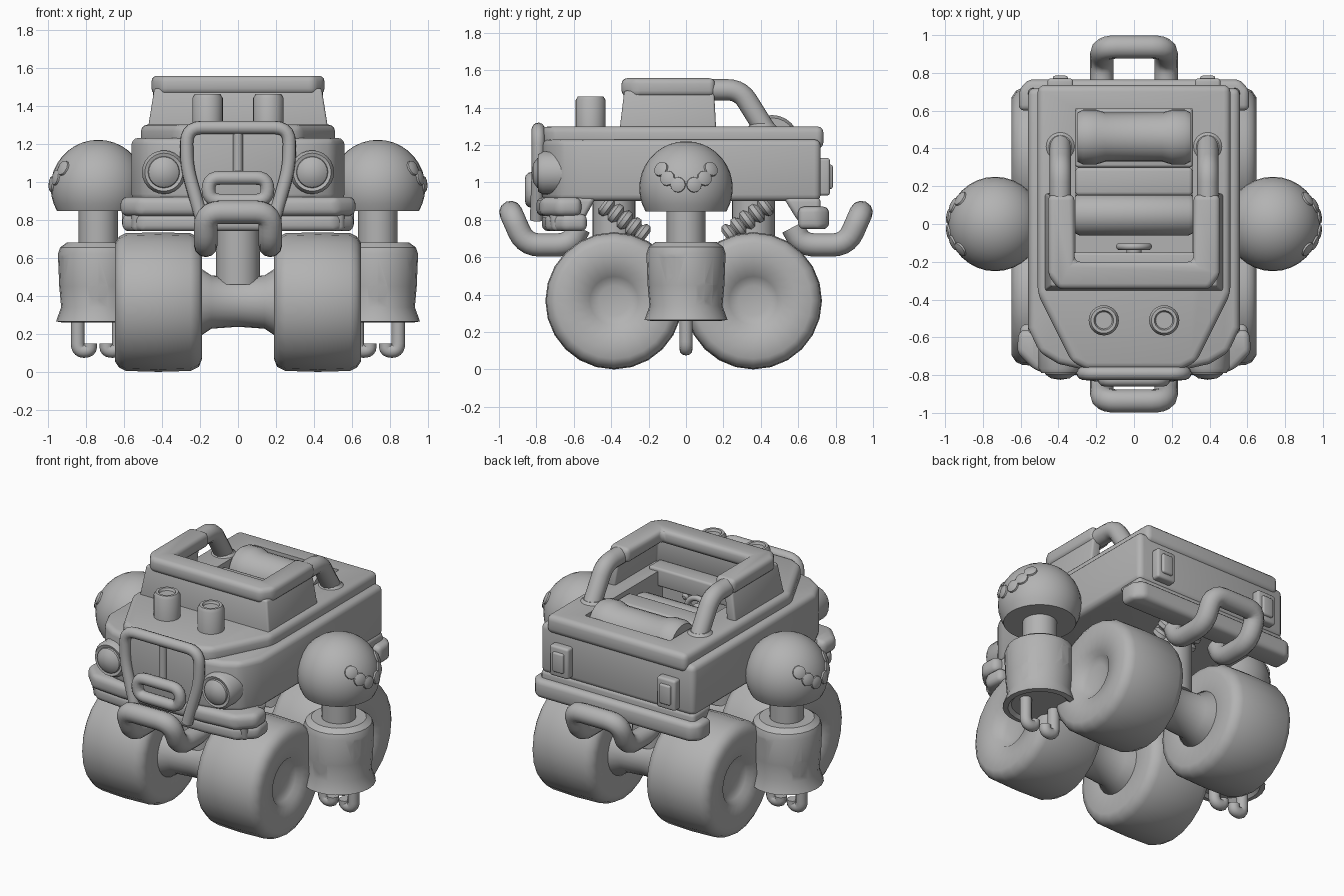
import bpy, bmesh
from math import pi, sin, cos, radians
from mathutils import Vector

old = bpy.data.objects.get("Cube")
if old:
    bpy.data.objects.remove(old, do_unlink=True)

grey = bpy.data.materials.new("plain grey")
grey.use_nodes = True
grey.diffuse_color = (0.45, 0.45, 0.45, 1)
grey.node_tree.nodes["Principled BSDF"].inputs["Base Color"].default_value = grey.diffuse_color


def finish(ob, angle=35):
    """Bake modifiers or curves to a mesh, smooth it and give it the colour."""
    deps = bpy.context.evaluated_depsgraph_get()
    mesh = bpy.data.meshes.new_from_object(ob.evaluated_get(deps))
    name = ob.name
    bpy.data.objects.remove(ob, do_unlink=True)
    new = bpy.data.objects.new(name, mesh)
    bpy.context.collection.objects.link(new)
    mesh.materials.clear()
    mesh.materials.append(grey)
    bpy.ops.object.select_all(action='DESELECT')
    new.select_set(True)
    bpy.context.view_layer.objects.active = new
    bpy.ops.object.shade_smooth_by_angle(angle=radians(angle))
    return new


def from_bmesh(name, bm):
    bmesh.ops.recalc_face_normals(bm, faces=bm.faces)
    mesh = bpy.data.meshes.new(name)
    bm.to_mesh(mesh)
    bm.free()
    ob = bpy.data.objects.new(name, mesh)
    bpy.context.collection.objects.link(ob)
    return ob


def prism(name, pts, lo, hi, axis='z', bevel=0.02, flare=1.0):
    """Extrude an outline along an axis; flare widens the low end."""
    place = {'x': lambda p, h: (h, p[0], p[1]),
             'y': lambda p, h: (p[0], h, p[1]),
             'z': lambda p, h: (p[0], p[1], h)}[axis]
    bm = bmesh.new()
    a = [bm.verts.new(place((p[0] * flare, p[1] * flare), lo)) for p in pts]
    b = [bm.verts.new(place(p, hi)) for p in pts]
    bm.faces.new(a)
    bm.faces.new(b)
    for i in range(len(a)):
        j = i - 1
        bm.faces.new((a[j], a[i], b[i], b[j]))
    ob = from_bmesh(name, bm)
    if bevel:
        mod = ob.modifiers.new("round", 'BEVEL')
        mod.width, mod.segments = bevel, 3
        mod.limit_method, mod.angle_limit = 'ANGLE', radians(25)
    return finish(ob)


def rect(x0, x1, y0, y1):
    return [(x0, y0), (x1, y0), (x1, y1), (x0, y1)]


def sym(pts):
    return pts + [(-x, *rest) for x, *rest in reversed(pts)]


def lathe(name, profile, loc=(0, 0, 0), axis=(0, 0, 1), seg=24, angle=35):
    """Spin (radius, height) points round an axis."""
    bm = bmesh.new()
    vs = [bm.verts.new((r, 0, h)) for r, h in profile]
    es = [bm.edges.new(pair) for pair in zip(vs, vs[1:])]
    bmesh.ops.spin(bm, geom=vs + es, cent=(0, 0, 0), axis=(0, 0, 1),
                   angle=2 * pi, steps=seg)
    bmesh.ops.remove_doubles(bm, verts=bm.verts, dist=1e-4)
    rot = Vector(axis).to_track_quat('Z', 'Y').to_matrix()
    for v in bm.verts:
        v.co = rot @ v.co + Vector(loc)
    return finish(from_bmesh(name, bm), angle)


def cylinder(name, r, h, loc, axis=(0, 0, 1), edge=0.015):
    return lathe(name, [(0, 0), (r, 0), (r, h - edge), (r - edge, h), (0, h)], loc, axis)


def tube(name, pts, r, fillet=0.08, cyclic=False):
    """Round pipe along a path with filleted corners."""
    pts = [Vector(p) for p in pts]
    path = []
    for i, p in enumerate(pts):
        if not cyclic and i in (0, len(pts) - 1):
            path.append(p)
            continue
        q, n = pts[i - 1], pts[(i + 1) % len(pts)]
        a = p + (q - p).normalized() * min(fillet, (q - p).length * 0.48)
        b = p + (n - p).normalized() * min(fillet, (n - p).length * 0.48)
        for k in range(6):
            t = k / 5
            path.append(a * (1 - t) ** 2 + p * 2 * t * (1 - t) + b * t * t)
    cu = bpy.data.curves.new(name, 'CURVE')
    cu.dimensions, cu.bevel_depth, cu.bevel_resolution = '3D', r, 4
    cu.use_fill_caps = True
    sp = cu.splines.new('POLY')
    sp.points.add(len(path) - 1)
    sp.use_cyclic_u = cyclic
    for sp_pt, p in zip(sp.points, path):
        sp_pt.co = (*p, 1)
    ob = bpy.data.objects.new(name, cu)
    bpy.context.collection.objects.link(ob)
    return finish(ob, 50)


def cut(ob, cutters):
    for c in cutters:
        c.hide_render = True
        mod = ob.modifiers.new("cut", 'BOOLEAN')
        mod.operation, mod.object, mod.solver = 'DIFFERENCE', c, 'EXACT'
    return finish(ob)


# Body: lower tub, hood and deck slab, with an open cockpit
tub = prism("body_tub", sym([(.56, .72), (.56, -.55), (.5, -.68), (.4, -.74), (.27, -.77)]),
            .9, 1.23, bevel=.035)
deck = prism("hood_and_deck", sym([(.51, .735), (.51, -.37), (.33, -.73), (.25, -.77)]),
             1.18, 1.3, bevel=.035)
pit = prism("cockpit_cutter", rect(-.31, .31, -.2, .61), .98, 1.5, bevel=0)
cut(tub, [pit])
cut(deck, [pit])
bpy.data.objects.remove(pit, do_unlink=True)
prism("front_skirt", [(-.48, .92), (-.58, .74), (-.72, .74), (-.74, .92)], -.56, .56, 'x', .025)
prism("rear_skirt", [(.52, .92), (.6, .79), (.72, .79), (.72, .92)], -.56, .56, 'x', .025)

# Bumpers
front_plan = [(.61, -.56), (.62, -.68), (.52, -.78), (.3, -.8)]
prism("front_bumper", sym(front_plan), .82, .92, bevel=.035)
prism("front_lower_bumper", sym([(x - .01, y + .03) for x, y in front_plan]), .74, .83, bevel=.03)
prism("rear_bumper", sym([(.61, .6), (.61, .71), (.56, .765)]), .75, .87, bevel=.03)

# Push bars at both ends
for end, name in ((-1, "front_push_bar"), (1, "rear_push_bar")):
    half = [(.17, .57 * end, .76), (.17, .62 * end, .665), (.17, .86 * end, .665),
            (.17, .937 * end, .84)]
    tube(name, sym(half), .062)

# Grille
tube("grille_frame", sym([(.19, -.8, .8), (.27, -.79, 1.08), (.27, -.79, 1.285)]), .035)
tube("grille_centre_bar", [(0, -.78, 1.0), (0, -.78, 1.28)], .025)
tube("grille_mouth", sym([(.155, -.825, .9), (.155, -.825, 1.02)]), .036, .06, True)
prism("grille_panel", sym([(.18, .84), (.25, 1.08), (.25, 1.27)]), -.78, -.7, 'y', .01)

# Cabin frame, open to the rear
prism("cabin_walls", sym([(.44, .15), (.44, -.33), (.38, -.33)])[:2]
      + [(-.44, -.33), (-.44, .15), (-.38, .15), (-.38, -.25), (.38, -.25), (.38, .15)],
      1.27, 1.49, bevel=.012, flare=1.08)
prism("roof_frame", [(.455, .155), (.455, -.27), (.4, -.345), (-.4, -.345), (-.455, -.27),
                     (-.455, .155), (-.315, .155), (-.315, -.2), (.315, -.2), (.315, .155)],
      1.46, 1.557, bevel=.03)
prism("dashboard", rect(-.38, .38, -.27, -.15), 1.2, 1.32, bevel=.015)

# Cockpit interior
lathe("front_seat_roll", [(0, 0), (.1, 0), (.11, .02), (.11, .6), (.1, .62), (0, .62)],
      (-.31, .05, 1.13), (1, 0, 0))
lathe("rear_seat_roll", [(0, 0), (.13, 0), (.145, .03), (.145, .1), (.13, .15), (.13, .45),
                         (.145, .5), (.145, .57), (.13, .6), (0, .6)], (-.3, .46, 1.215), (1, 0, 0))
prism("seat_divider", rect(-.31, .31, .15, .3), .98, 1.28, bevel=.02)
prism("front_seat_base", rect(-.31, .31, -.02, .16), .98, 1.1, bevel=.015)
prism("rear_seat_base", rect(-.31, .31, .3, .61), .98, 1.16, bevel=.015)
tube("steering_wheel", [(.08 * cos(k * pi / 6), -.12, 1.14 + .08 * sin(k * pi / 6))
                        for k in range(12)], .018, .02, True)
cylinder("steering_hub", .04, .09, (0, -.2, 1.14), (0, 1, 0))
for z in (1.11, 1.18):
    cylinder("dashboard_knob", .025, .05, (.12, -.2, z), (0, 1, 0))

# Wheel, seen as a spun profile with a dished hub
wheel = [(0, .22), (.13, .21), (.17, .195), (.3, .19), (.34, .205), (.362, .25), (.367, .42),
         (.362, .59), (.345, .625), (.31, .648), (.23, .64), (.155, .63), (.13, .6), (.08, .585),
         (0, .58)]
for y, end in ((-.385, "front"), (.36, "rear")):
    lathe(end + "_axle", [(0, -.23), (.18, -.23), (.18, -.2), (.14, -.14), (.13, 0),
                          (.14, .14), (.18, .2), (.18, .23), (0, .23)], (0, y, .367), (1, 0, 0))
    cylinder(end + "_axle_post", .115, .46, (0, y, .46))
    for s, side in ((1, "left"), (-1, "right")):
        lathe(f"{end}_{side}_wheel", wheel, (0, y, .367), (s, 0, 0), 24, 50)
        # Coil shock leaning in toward the middle
        coils = [(0, 0)]
        for k in range(5):
            h = k * .06
            coils += [(.035, h), (.055, h + .015), (.055, h + .04), (.035, h + .055)]
        lathe(f"{end}_{side}_shock", coils + [(0, .295)], (.1 * s, .21 if y > 0 else -.21, .71),
              (0, .8 if y > 0 else -.8, .6), 16)

# Dome from the top down to its flat underside
dome = [(.25 * sin(radians(t)), .25 * cos(radians(t))) for t in range(0, 121, 10)]
cup = [(0, .68), (.165, .68), (.2, .655), (.212, .62), (.205, .45), (.195, .34), (.222, .265),
       (.19, .26), (.17, .28), (0, .28)]
dents = [(-90, .43), (-22, .55), (33, .42), (100, .55), (158, .42), (215, .55)]
ball = [(.058 * sin(k * pi / 8), -.058 * cos(k * pi / 8)) for k in range(9)]

for s, side in ((1, "left"), (-1, "right")):
    X = .735 * s
    # Arm: shoulder dome, neck, dented cuff and two hooked fingers
    lathe(side + "_shoulder", dome + [(0, -.125)], (X, 0, .97), seg=32)
    cylinder(side + "_arm", .103, .25, (X, 0, .62))
    cuff = lathe(side + "_cuff", cup, (X, 0, 0), seg=24, angle=45)
    cutters = [lathe("dent_cutter", ball, (X + s * .22 * cos(radians(a)), .22 * sin(radians(a)), z),
                     seg=16) for a, z in dents]
    cut(cuff, cutters)
    for c in cutters:
        bpy.data.objects.remove(c, do_unlink=True)
    for d in (1, -1):
        x = X + d * .108 * s
        tube(side + "_finger", [(x, 0, .32), (x, 0, .11), (x - d * s * .065, 0, .11),
                                (x - d * s * .065, 0, .15)], .036, .04)
    # Plain raised lobes on the shoulder
    for az, el in ((-36, 24), (-24, 12), (-10, 4), (10, 4), (24, 12), (36, 24)):
        n = Vector((s * cos(radians(az)) * cos(radians(el)),
                    sin(radians(az)) * cos(radians(el)), sin(radians(el))))
        lathe(side + "_shoulder_lobe", [(0, -.02), (.045, -.02), (.04, .008), (.025, .014), (0, .016)],
              Vector((X, 0, .97)) + n * .247, n, 12)

    # Headlight, tail light, hood stack and rear cabin strut
    lathe(side + "_headlight", [(0, 0), (.115, 0), (.115, .12), (.1, .145), (.083, .14),
                                (.08, .15), (.05, .172), (0, .18)],
          (.39 * s, -.645, 1.05), (0, -1, 0))
    prism(side + "_tail_light_frame", rect(.39 * s - .068, .39 * s + .068, .93, 1.13),
          .7, .77, 'y', .015)
    prism(side + "_tail_light", rect(.39 * s - .04, .39 * s + .04, .965, 1.095),
          .7, .785, 'y', .012)
    lathe(side + "_hood_stack", [(0, 0), (.08, 0), (.08, .18), (.068, .2), (.052, .2),
                                 (.045, .185), (0, .185)], (.16 * s, -.51, 1.26))
    tube(side + "_cabin_strut", [(.39 * s, .1, 1.495), (.39 * s, .29, 1.495),
                                 (.39 * s, .43, 1.27)], .057, .07)
    cylinder(side + "_strut_foot", .075, .03, (.39 * s, .41, 1.285))
